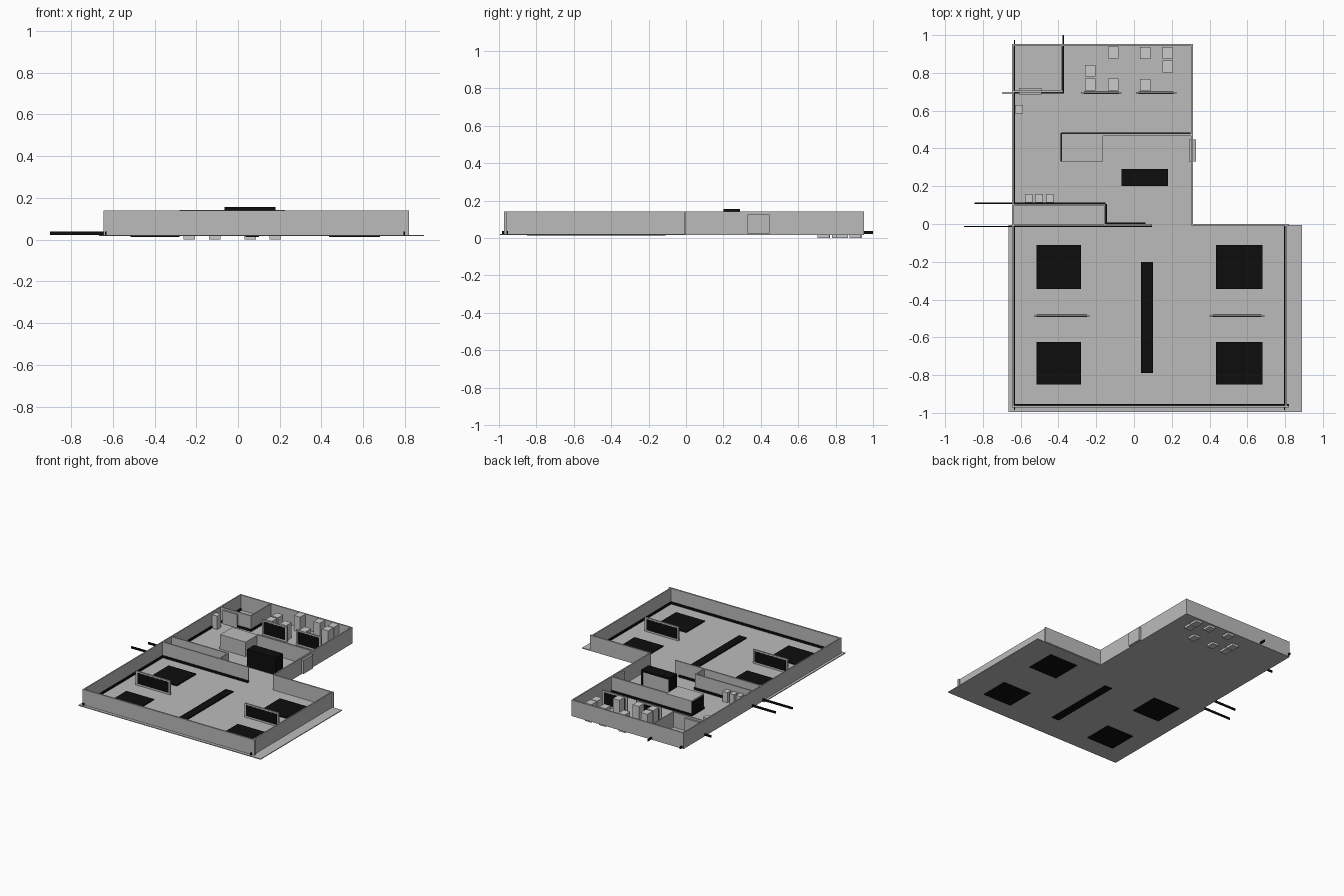
import bpy, bmesh


def material(name, v):
    m = bpy.data.materials.new(name)
    m.diffuse_color = (v, v, v, 1)
    return m


GREY = material("wall_grey", 0.50)
LIGHT = material("furniture_light_grey", 0.60)
BLACK = material("black", 0.004)

FLOOR, TOP = 0.02, 0.14


def box(name, mat, x0, x1, y0, y1, z0, z1):
    """Axis-aligned box given by its limits."""
    bm = bmesh.new()
    bmesh.ops.create_cube(bm, size=1)
    for v in bm.verts:
        v.co = (x1 if v.co.x > 0 else x0,
                y1 if v.co.y > 0 else y0,
                z1 if v.co.z > 0 else z0)
    me = bpy.data.meshes.new(name)
    bm.to_mesh(me)
    bm.free()
    me.materials.append(mat)
    ob = bpy.data.objects.new(name, me)
    bpy.context.collection.objects.link(ob)
    return ob


# Floors
box("front_room_floor", GREY, -0.665, 0.89, -0.995, -0.005, 0.016, 0.022)
box("back_room_floor", GREY, -0.645, 0.312, -0.005, 0.952, 0.016, 0.022)

# Outer and inner walls: x0, x1, y0, y1
walls = {
    "front_wall": (-0.645, 0.82, -0.972, -0.96),
    "front_room_left_wall": (-0.645, -0.636, -0.972, 0.0),
    "front_room_right_wall": (0.80, 0.81, -0.972, 0.0),
    "dividing_wall_left": (-0.645, 0.095, -0.01, 0.0),
    "dividing_wall_right": (0.305, 0.82, -0.01, 0.0),
    "back_room_left_wall": (-0.645, -0.636, 0.0, 0.952),
    "back_room_right_wall": (0.302, 0.312, 0.0, 0.952),
    "back_wall": (-0.645, 0.312, 0.942, 0.952),
    "corner_room_front_wall": (-0.636, -0.375, 0.697, 0.706),
    "corner_room_side_wall": (-0.386, -0.378, 0.70, 0.945),
    "store_room_back_wall": (-0.636, -0.15, 0.097, 0.107),
    "store_room_side_wall": (-0.16, -0.15, 0.0, 0.107),
    "kitchen_wall": (-0.165, 0.302, 0.466, 0.478),
}
for name, (x0, x1, y0, y1) in walls.items():
    box(name, GREY, x0, x1, y0, y1, FLOOR, TOP)

# Skirting boards, some running on past the walls
T = 0.007
skirt_x = [(-0.90, 0.095, -0.017), (-0.845, -0.15, 0.107), (-0.70, -0.378, 0.69),
           (-0.15, 0.06, 0.0), (-0.385, 0.30, 0.478), (-0.64, 0.82, -0.96)]
skirt_y = [(-0.636, -0.985, 0.0), (-0.636, 0.107, 0.975), (0.793, -0.985, 0.0),
           (-0.378, 0.69, 1.0), (-0.15, 0.0, 0.107), (-0.39, 0.33, 0.483)]
for x0, x1, y in skirt_x:
    box("skirting_across", BLACK, x0, x1, y, y + T, 0.022, 0.038)
for x, y0, y1 in skirt_y:
    box("skirting_along", BLACK, x, x + T, y0, y1, 0.022, 0.038)

# Floor mats, set through the floor
for x0, x1 in ((-0.515, -0.28), (0.435, 0.68)):
    for y0, y1 in ((-0.345, -0.11), (-0.85, -0.625)):
        box("square_mat", BLACK, x0, x1, y0, y1, 0.012, 0.03)
box("centre_mat", BLACK, 0.036, 0.10, -0.79, -0.20, 0.012, 0.03)


# Standing boards with a black panel on both faces
def board(x0, x1, y, top):
    box("board_frame", GREY, x0, x1, y - 0.005, y + 0.005, FLOOR, top)
    box("board_panel", BLACK, x0 + 0.015, x1 - 0.015, y - 0.0062, y + 0.0062,
        FLOOR + 0.015, top - 0.012)


board(-0.53, -0.235, -0.486, 0.13)
board(0.40, 0.69, -0.486, 0.13)
board(-0.28, -0.065, 0.695, 0.142)
board(0.01, 0.225, 0.695, 0.142)

# Desk: black top, ends and front, grey recessed back
box("desk_top", BLACK, -0.065, 0.18, 0.20, 0.29, 0.14, 0.155)
box("desk_front", BLACK, -0.065, 0.18, 0.20, 0.21, FLOOR, 0.14)
for x in (-0.065, 0.17):
    box("desk_end", BLACK, x, x + 0.01, 0.21, 0.29, FLOOR, 0.14)
box("desk_back", GREY, -0.055, 0.17, 0.21, 0.28, FLOOR, 0.14)

# Kitchen block with a dark side panel
box("kitchen_block", GREY, -0.383, -0.165, 0.33, 0.478, FLOOR, 0.135)
box("kitchen_block_panel", BLACK, -0.387, -0.383, 0.337, 0.471, 0.03, 0.125)

# Cabinets in the back corner, reaching below the floor
for x, y in ((-0.26, 0.78), (-0.26, 0.707), (-0.138, 0.877), (-0.138, 0.707),
             (0.032, 0.873), (0.032, 0.704), (0.152, 0.873), (0.152, 0.803)):
    box("cabinet", LIGHT, x, x + 0.055, y, y + 0.063, 0.0, 0.14)

# Stools, locker and doors
for x in (-0.577, -0.523, -0.465):
    box("stool", LIGHT, x, x + 0.04, 0.115, 0.16, FLOOR, 0.10)
box("locker", LIGHT, -0.63, -0.587, 0.585, 0.63, FLOOR, 0.125)
box("corner_room_door", GREY, -0.61, -0.49, 0.685, 0.72, FLOOR, 0.125)
box("side_door", GREY, 0.29, 0.328, 0.33, 0.447, FLOOR, 0.125)
